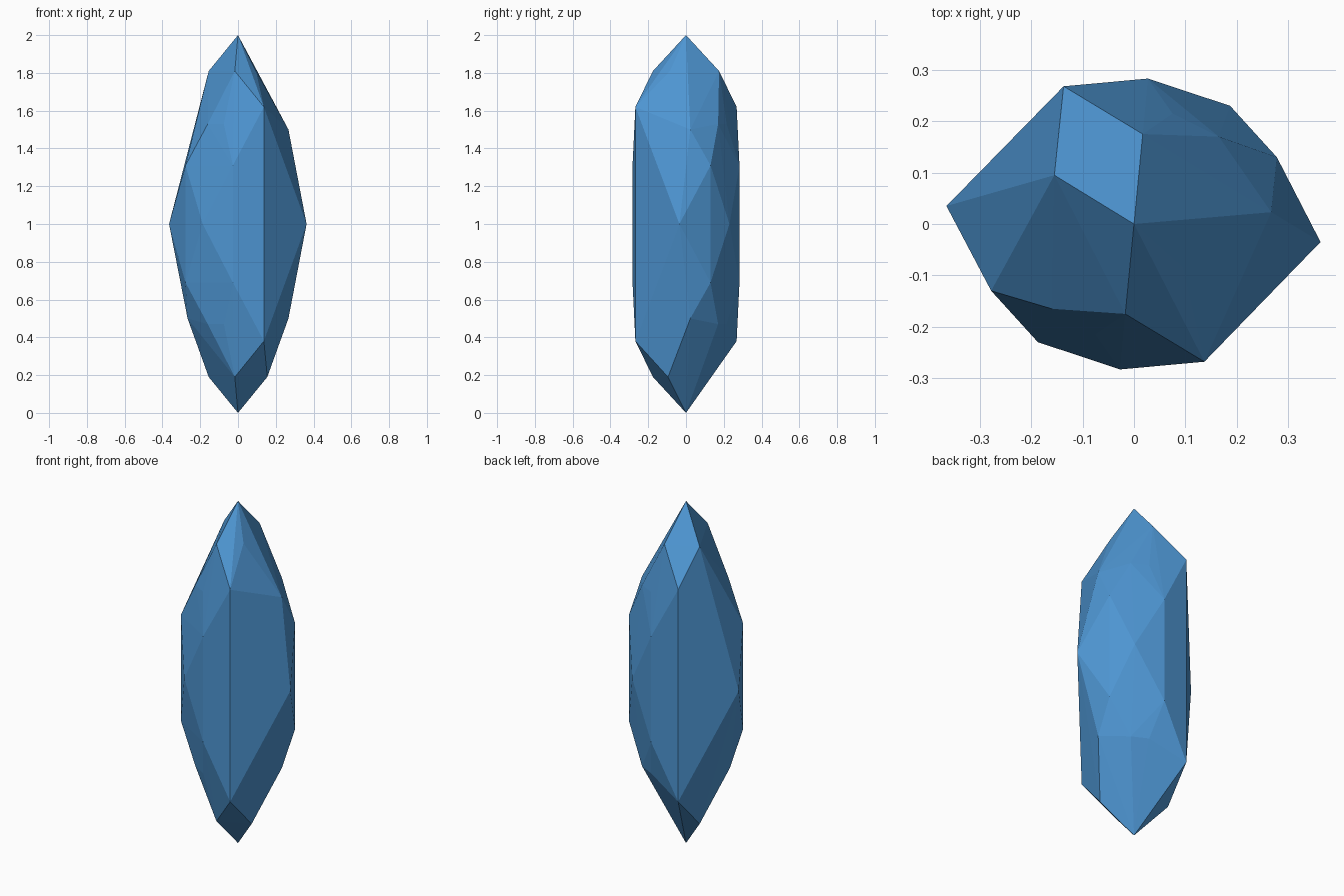
import bpy, bmesh

blue = bpy.data.materials.new("crystal blue")
blue.diffuse_color = (0.075, 0.30, 0.64, 1)

# Corners that repeat above and below the middle (x, y, height from middle)
mirrored = [
    (0, 0, 1.0),
    (-0.155, 0.095, 0.81), (-0.017, -0.175, 0.81),
    (0.137, -0.268, 0.62), (-0.137, 0.268, 0.62),
    (0.267, 0.023, 0.5),
    (0.027, 0.283, 0.31), (-0.027, -0.283, 0.31),
    (0.278, 0.13, 0.31), (-0.278, -0.13, 0.31),
    (0.165, 0.17, 0.53), (-0.16, -0.165, 0.53),
    (0.075, 0.215, 0.53), (-0.075, -0.215, 0.53),
]
# Corners on one side only, and the girdle
single = [
    (0.017, 0.175, 0.81), (0.095, -0.085, 0.81),
    (0.155, -0.095, -0.81), (-0.267, -0.023, -0.5), (-0.235, -0.02, 0.47),
    (0.363, -0.035, 0), (-0.365, 0.035, 0),
    (0.187, 0.23, 0), (-0.168, -0.222, 0), (0.168, 0.222, 0), (-0.187, -0.23, 0),
]

# Faceted crystal skin stretched around the corners
bm = bmesh.new()
for x, y, h in mirrored:
    for s in (1, -1):
        bm.verts.new((x, y, 1 + s * h))
for x, y, h in single:
    bm.verts.new((x, y, 1 + h))
res = bmesh.ops.convex_hull(bm, input=bm.verts[:])
loose = [v for v in bm.verts if not v.link_faces]
bmesh.ops.delete(bm, geom=loose, context='VERTS')
bmesh.ops.recalc_face_normals(bm, faces=bm.faces[:])
mesh = bpy.data.meshes.new("crystal")
bm.to_mesh(mesh)
bm.free()
mesh.materials.append(blue)
obj = bpy.data.objects.new("crystal", mesh)
bpy.context.collection.objects.link(obj)
